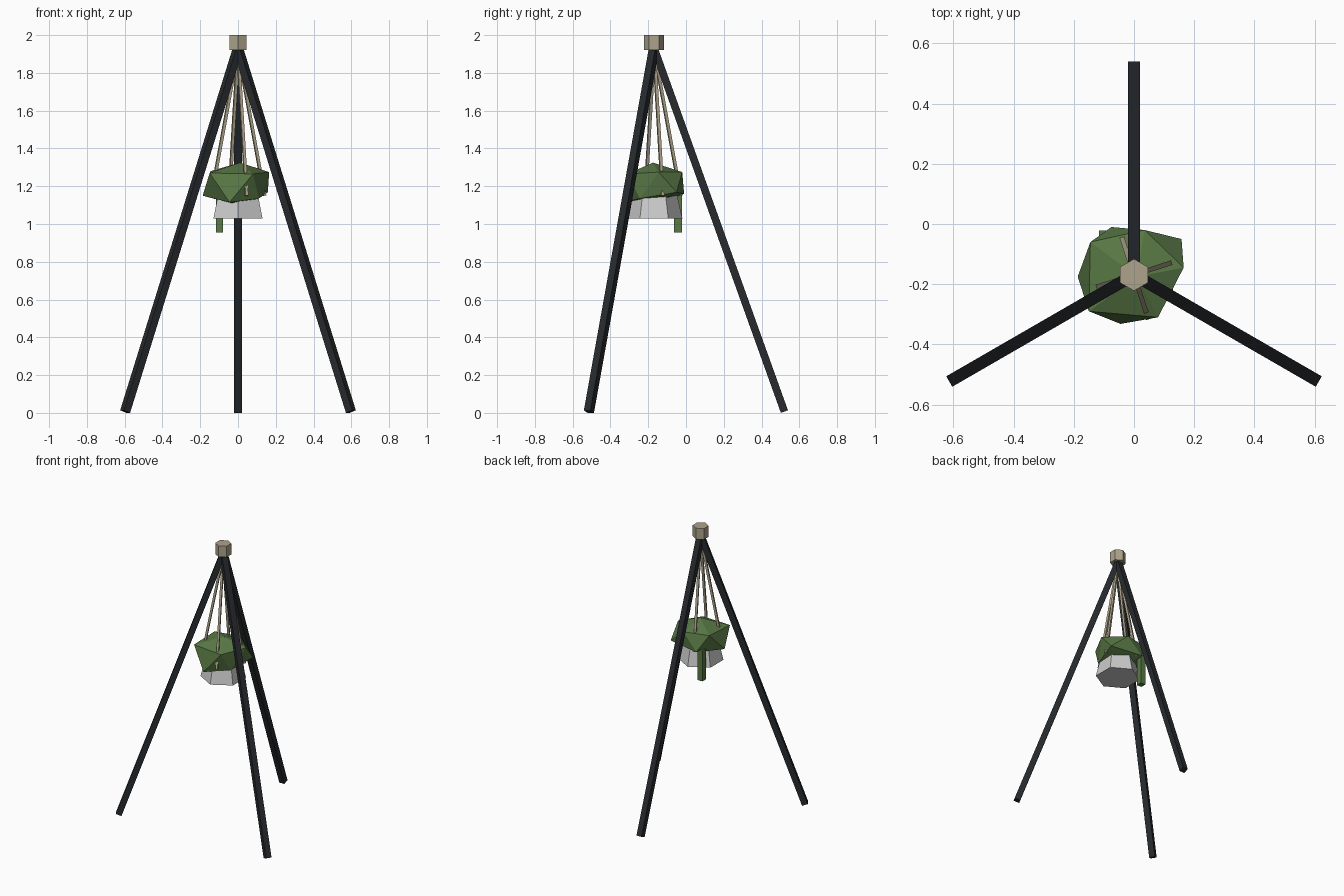
import bpy, bmesh, math
from mathutils import Vector

if "Cube" in bpy.data.objects:
    bpy.data.objects.remove(bpy.data.objects["Cube"])

CX, CY = 0.0, -0.169   # centre of the tripod


def material(name, rgb):
    m = bpy.data.materials.new(name)
    m.diffuse_color = (*rgb, 1)
    m.use_nodes = True
    m.node_tree.nodes["Principled BSDF"].inputs["Base Color"].default_value = m.diffuse_color
    return m


DARK = material("dark_metal", (0.02, 0.023, 0.027))
TAN = material("tan_rope", (0.42, 0.37, 0.26))
GREEN = material("leaf_green", (0.10, 0.19, 0.06))


def finish(name, bm, mat):
    bmesh.ops.recalc_face_normals(bm, faces=bm.faces)
    me = bpy.data.meshes.new(name)
    bm.to_mesh(me)
    bm.free()
    ob = bpy.data.objects.new(name, me)
    bpy.context.collection.objects.link(ob)
    if mat:
        me.materials.append(mat)
    return ob


def bar(name, p0, p1, r0, r1, sides, turn, mat=None):
    """Flat-sided, optionally tapered bar between two points."""
    p0, p1 = Vector(p0), Vector(p1)
    d = (p1 - p0).normalized()
    u = d.cross(Vector((0, 0, 1)))
    u = u.normalized() if u.length > 1e-4 else Vector((1, 0, 0))
    v = d.cross(u)
    bm = bmesh.new()
    rings = []
    for p, r in ((p0, r0), (p1, r1)):
        ring = []
        for i in range(sides):
            a = turn + math.tau * i / sides
            ring.append(bm.verts.new(p + r * (math.cos(a) * u + math.sin(a) * v)))
        rings.append(ring)
    a, b = rings
    for i in range(sides):
        j = (i + 1) % sides
        bm.faces.new((a[i], a[j], b[j], b[i]))
    bm.faces.new(a[::-1])
    bm.faces.new(b)
    return finish(name, bm, mat)


def polar(r, deg, z):
    a = math.radians(deg)
    return (CX + r * math.cos(a), CY + r * math.sin(a), z)


Q = math.pi / 4
H = math.pi / 2

# Three square legs meeting under the cap
for name, deg in (("back_leg", 90), ("left_leg", 210), ("right_leg", 330)):
    r = 0.02 * math.sqrt(2)
    bar(name, polar(0.0, deg, 1.93), polar(0.69, deg, 0.007), r, r, 4, Q, DARK)

# Hexagonal cap
bar("top_cap", (CX, CY, 1.92), (CX, CY, 2.0), 0.053, 0.053, 6, H, TAN)

# Four hanging cords
for i in range(4):
    bar(f"cord_{i + 1}", polar(0.0, 18 + 90 * i, 1.92),
        polar(0.148, 18 + 90 * i, 1.15), 0.011, 0.011, 4, Q, TAN)

# Hexagonal pot, wider at its base
bar("pot", (CX, CY, 1.03), (CX, CY, 1.17), 0.15, 0.118, 6, H)

# Foliage: irregular icosahedron (upper ring, lower ring, two poles)
upper = [(0.165, -0.145, 1.275), (0.035, -0.02, 1.275), (-0.145, -0.06, 1.28),
         (-0.15, -0.29, 1.27), (0.08, -0.31, 1.265)]
lower = [(0.158, -0.05, 1.168), (-0.075, -0.01, 1.16), (-0.187, -0.175, 1.15),
         (-0.045, -0.332, 1.115), (0.11, -0.245, 1.135)]
bm = bmesh.new()
U = [bm.verts.new(p) for p in upper]
L = [bm.verts.new(p) for p in lower]
top = bm.verts.new((0.01, -0.175, 1.325))
bottom = bm.verts.new((0.0, -0.17, 1.10))
for i in range(5):
    j = (i + 1) % 5
    bm.faces.new((U[i], U[j], top))
    bm.faces.new((U[i], L[i], U[j]))
    bm.faces.new((L[i], L[j], U[j]))
    bm.faces.new((L[j], L[i], bottom))
finish("foliage", bm, GREEN)

# Trailing vine
bm = bmesh.new()
bmesh.ops.create_cube(bm, size=1)
bmesh.ops.scale(bm, vec=(0.038, 0.042, 0.22), verts=bm.verts)
bmesh.ops.translate(bm, vec=(-0.098, -0.042, 1.065), verts=bm.verts)
finish("trailing_vine", bm, GREEN)
